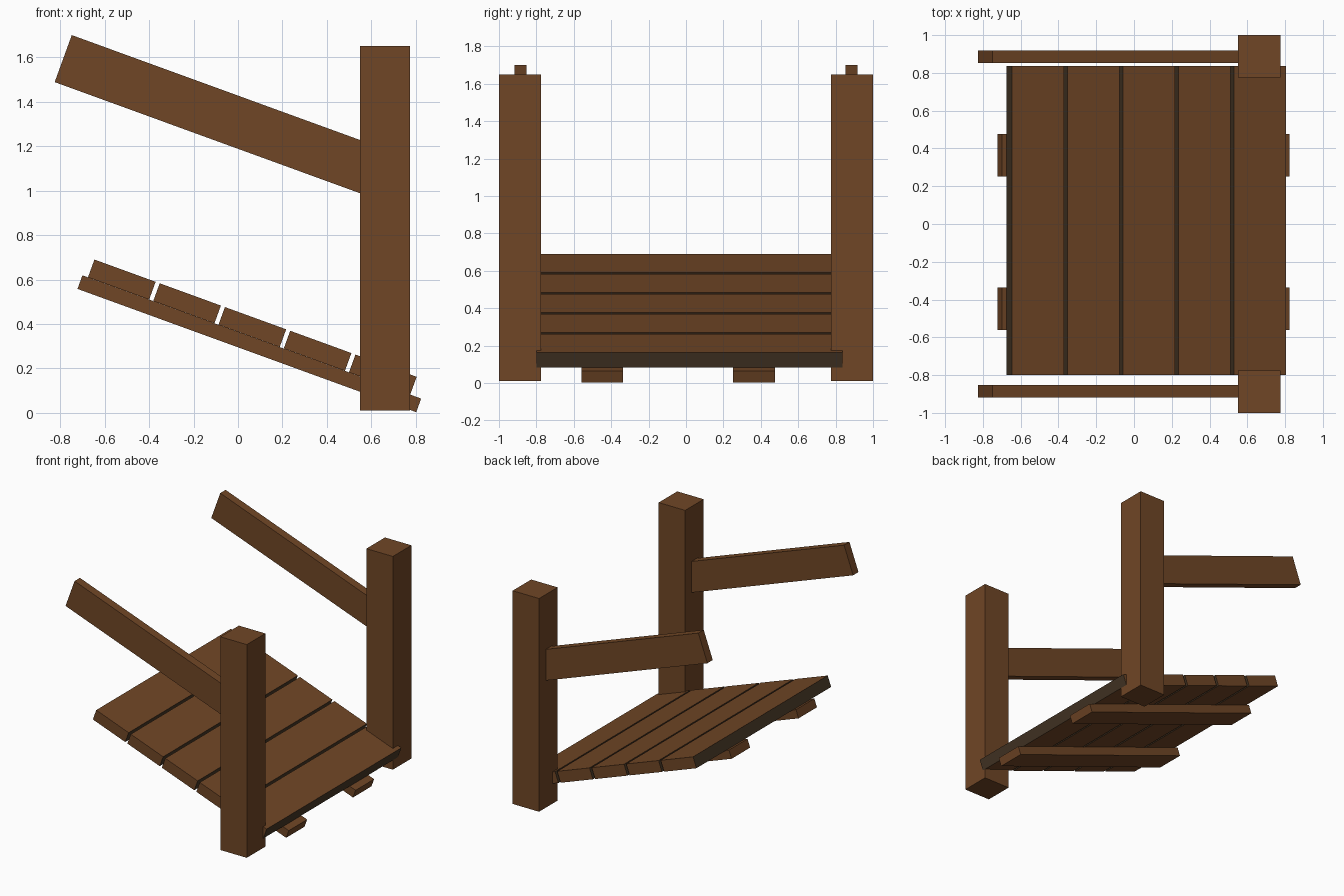
import bpy, bmesh, math
from mathutils import Matrix, Vector

if "Cube" in bpy.data.objects:
    bpy.data.objects.remove(bpy.data.objects["Cube"])

SLOPE = math.radians(20)
D = Vector((math.cos(SLOPE), 0, -math.sin(SLOPE)))   # down the slope


def material(name, rgb):
    m = bpy.data.materials.new(name)
    m.diffuse_color = (*rgb, 1)
    m.use_nodes = True
    m.node_tree.nodes["Principled BSDF"].inputs["Base Color"].default_value = m.diffuse_color
    return m


brown = material("brown wood", (0.162, 0.061, 0.019))
dark = material("dark wood edge", (0.061, 0.037, 0.019))


def box(name, lo, hi, matrix=None, dark_edges=False):
    """Box between two corners, optionally transformed; long x edges may be dark."""
    bm = bmesh.new()
    bmesh.ops.create_cube(bm, size=1)
    lo, hi = Vector(lo), Vector(hi)
    for v in bm.verts:
        v.co = Vector([(lo[i] + hi[i]) / 2 + v.co[i] * (hi[i] - lo[i]) for i in range(3)])
    bm.normal_update()
    if dark_edges:
        for f in bm.faces:
            f.material_index = int(abs(f.normal.x) > 0.9)
    if matrix:
        bm.transform(matrix)
    me = bpy.data.meshes.new(name)
    bm.to_mesh(me)
    bm.free()
    me.materials.append(brown)
    me.materials.append(dark)
    ob = bpy.data.objects.new(name, me)
    bpy.context.collection.objects.link(ob)
    return ob


def sloped(x, z):
    """Local frame with its origin at (x, z), tilted down the slope."""
    return Matrix.Translation((x, 0, z)) @ Matrix.Rotation(SLOPE, 4, 'Y')


# upright posts and sloping side rails
for side, s in (("near", -1), ("far", 1)):
    ys = sorted((s * 0.775, s * 1.0))
    box(f"{side}_post", (0.55, ys[0], 0.01), (0.775, ys[1], 1.65))
    ys = sorted((s * 0.853, s * 0.918))
    box(f"{side}_rail", (0, ys[0], -0.225), (1.49, ys[1], 0), sloped(-0.748, 1.70))

# deck planks
for i in range(5):
    p = Vector((-0.646, 0, 0.69)) + D * (0.3125 * i)
    box(f"plank_{i + 1}", (0, -0.80, -0.085), (0.293, 0.837, 0),
        sloped(p.x, p.z), dark_edges=True)

# battens under the deck
for i, (a, b) in enumerate(((-0.56, -0.337), (0.252, 0.477))):
    box(f"batten_{i + 1}", (0, a, -0.065), (1.622, b, 0), sloped(-0.70, 0.619))
